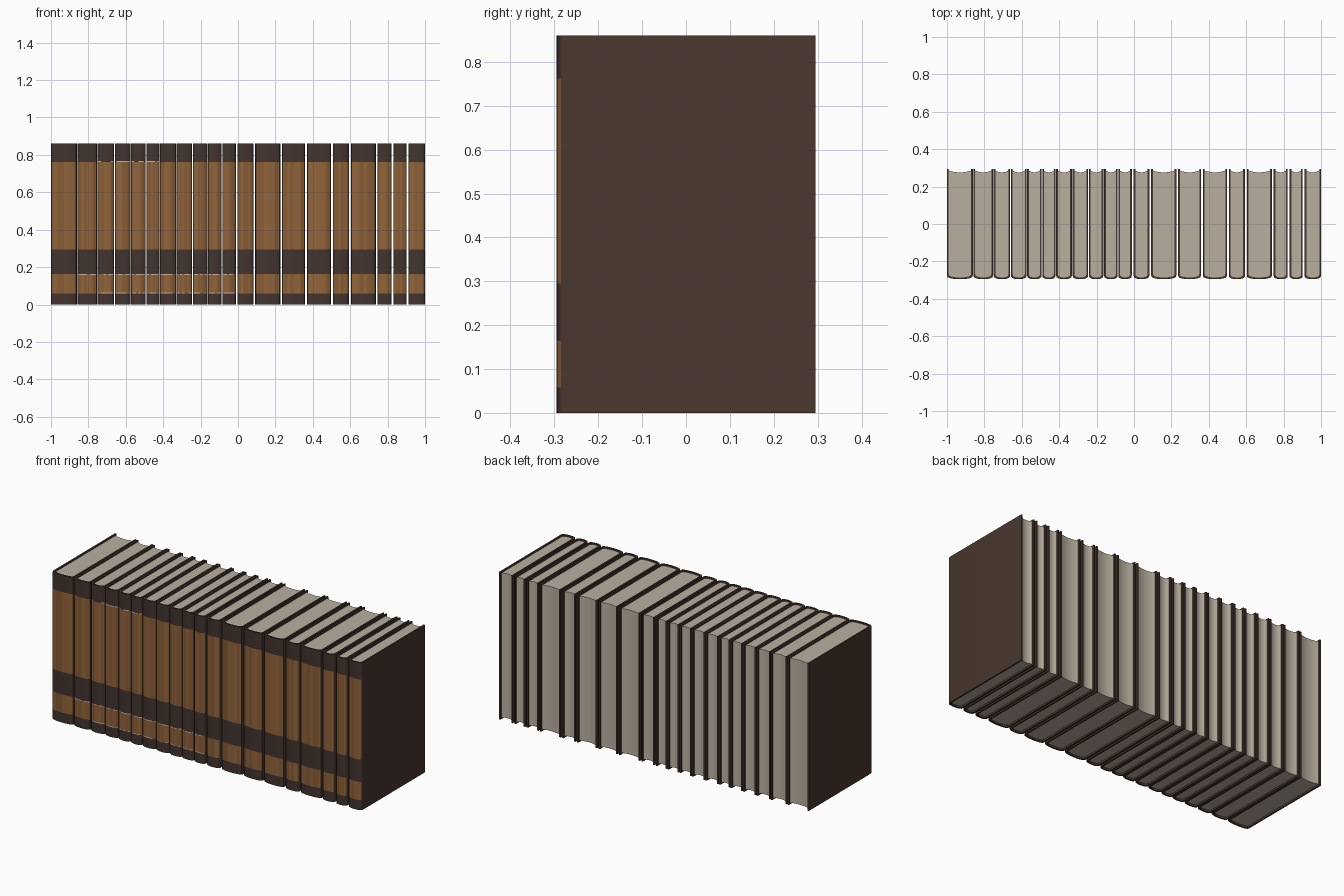
import bpy, bmesh, math, random

random.seed(4)
cube = bpy.data.objects.get("Cube")
if cube:
    bpy.data.objects.remove(cube)

HEIGHT, BACK, WALL, SEGS = 0.86, 0.295, 0.009, 10


def material(name, rgb):
    col = [((c / 255 + 0.055) / 1.055) ** 2.4 for c in rgb] + [1]
    m = bpy.data.materials.new(name)
    m.diffuse_color = col
    m.use_nodes = True
    bsdf = m.node_tree.nodes["Principled BSDF"]
    bsdf.inputs["Base Color"].default_value = col
    bsdf.inputs["Roughness"].default_value = 0.8
    return m


cover_mats = [material("dark_brown_cover", (74, 55, 47)),
              material("dark_spine_band", (66, 52, 47)),
              material("tan_leather", (146, 100, 59)),
              material("worn_tan_leather", (134, 91, 53)),
              material("pale_trim", (196, 182, 164))]
page_mat = material("paper", (186, 175, 160))
COVER, BAND, TAN, WORN, TRIM = range(5)

# Spine bands from the bottom up: top height and kind (t1 to t3 are thin trims)
BANDS = [(0.058, "dark"), (0.063, "t1"), (0.159, "tan"), (0.164, "t2"),
         (0.295, "dark"), (0.762, "tan"), (0.767, "t3"), (HEIGHT, "dark")]
LEVELS = [0] + [b[0] for b in BANDS]
TRIMMED = {"t1": range(2, 11), "t2": range(1, 11), "t3": range(2, 6)}


def finish(bm, name, mats):
    bmesh.ops.recalc_face_normals(bm, faces=bm.faces)
    me = bpy.data.meshes.new(name)
    bm.to_mesh(me)
    bm.free()
    for m in mats:
        me.materials.append(m)
    ob = bpy.data.objects.new(name, me)
    bpy.context.collection.objects.link(ob)
    return ob


def spine_curve(x0, x1, inset):
    """Rounded front outline running from the left edge to the right edge."""
    mid, half = (x0 + x1) / 2, (x1 - x0) / 2 - inset
    pts = []
    for i in range(SEGS + 1):
        a = math.pi * (i / SEGS - 0.5)
        bulge = max(math.cos(a), 0) ** 0.7
        pts.append((mid + half * math.sin(a), -0.276 - 0.019 * bulge + inset))
    return [(x0 + inset, BACK)] + pts + [(x1 - inset, BACK)]


def spine_colour(kind, col, index, wear):
    if col <= 1 or col >= SEGS:          # boards and hinge folds
        return COVER
    if kind in TRIMMED and index in TRIMMED[kind] and random.random() < 0.7:
        return TRIM
    if kind in ("dark", "t3"):
        return BAND
    return WORN if col in wear else TAN


def make_cover(index, x0, x1):
    bm = bmesh.new()
    outer, inner = [[[bm.verts.new((x, y, z)) for x, y in spine_curve(x0, x1, t)]
                     for z in LEVELS] for t in (0, WALL)]
    wear = random.sample(range(2, SEGS), 3)
    n = len(outer[0])
    for k, (_, kind) in enumerate(BANDS):
        for c in range(n - 1):
            for skin in (outer, inner):
                f = bm.faces.new((skin[k][c], skin[k][c + 1],
                                  skin[k + 1][c + 1], skin[k + 1][c]))
                if skin is outer:
                    f.material_index = spine_colour(kind, c, index, wear)
        for c in (0, n - 1):             # back edges of the boards
            bm.faces.new((outer[k][c], inner[k][c], inner[k + 1][c], outer[k + 1][c]))
    for k in (0, -1):                    # bottom and top edges
        for c in range(n - 1):
            bm.faces.new((outer[k][c], outer[k][c + 1], inner[k][c + 1], inner[k][c]))
    return finish(bm, f"book_cover_{index + 1}", cover_mats)


def make_pages(index, x0, x1):
    """Paper block with a hollow fore edge."""
    inset = WALL - 0.001
    outline = spine_curve(x0, x1, inset)[1:-1]
    mid, half = (x0 + x1) / 2, (x1 - x0) / 2 - inset
    for i in range(9):
        t = 1 - i / 4
        outline.append((mid + half * t, 0.276 + 0.01 * t * t))
    bm = bmesh.new()
    base = bm.faces.new([bm.verts.new((x, y, 0.01)) for x, y in outline])
    top = bmesh.ops.extrude_face_region(bm, geom=[base], use_keep_orig=True)["geom"]
    for v in top:
        if isinstance(v, bmesh.types.BMVert):
            v.co.z = HEIGHT - 0.008
    return finish(bm, f"book_pages_{index + 1}", [page_mat])


# Row of books, divided at these positions
EDGES = [-1, -0.86, -0.752, -0.66, -0.573, -0.492, -0.418, -0.33, -0.243, -0.162,
         -0.086, -0.007, 0.087, 0.231, 0.363, 0.502, 0.598, 0.742, 0.827, 0.907, 1]
books = []
for i, (a, b) in enumerate(zip(EDGES, EDGES[1:])):
    x0 = a if i == 0 else a + (0.002 if a < -0.02 else 0.005)
    x1 = b if b == 1 else b - (0.002 if b < -0.02 else 0.005)
    books += [make_cover(i, x0, x1), make_pages(i, x0, x1)]

bpy.ops.object.select_all(action="DESELECT")
for ob in books:
    ob.select_set(True)
bpy.context.view_layer.objects.active = books[0]
bpy.ops.object.shade_smooth_by_angle(angle=math.radians(40))
